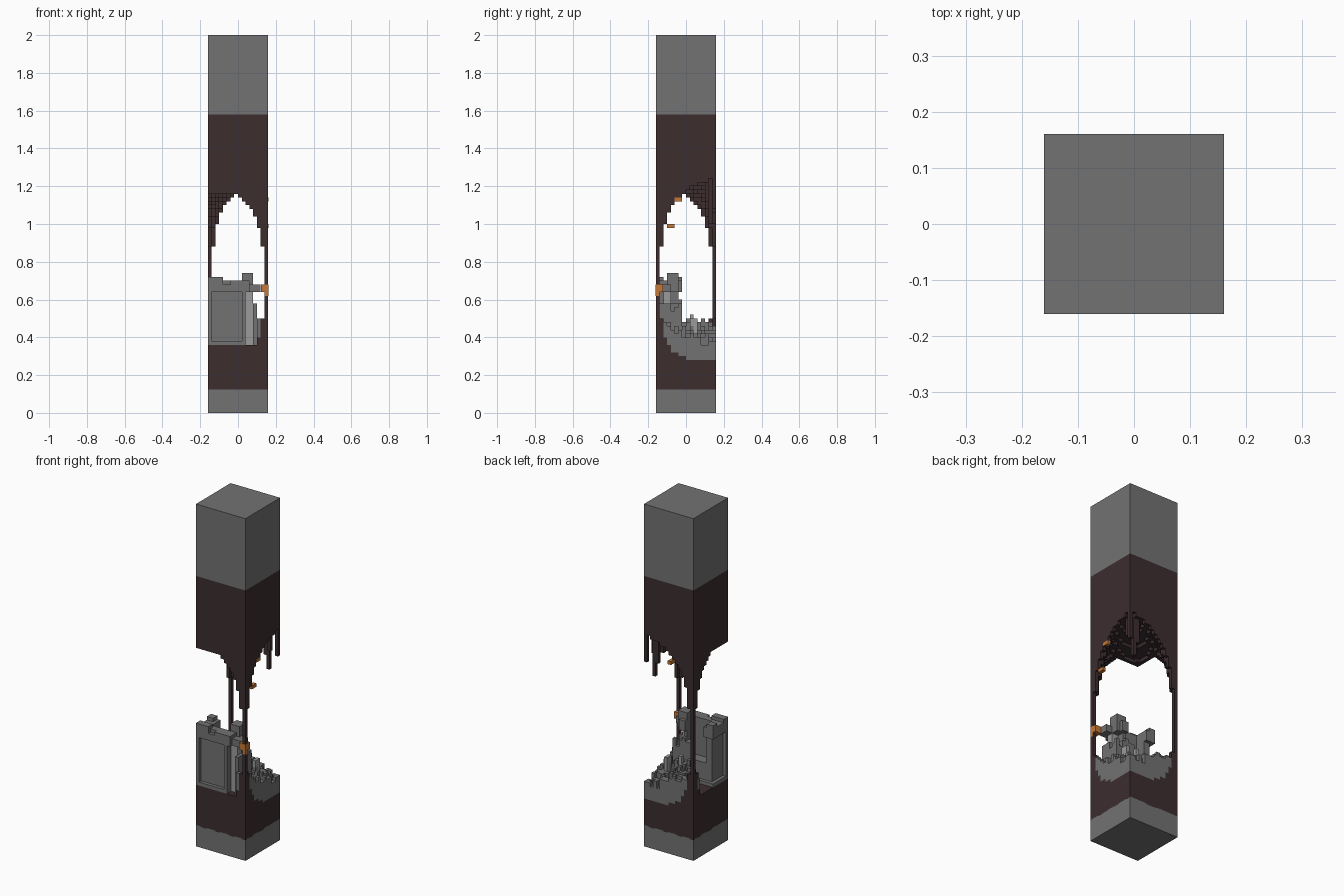
import bpy, bmesh, random
from mathutils import Vector

if "Cube" in bpy.data.objects:
    bpy.data.objects.remove(bpy.data.objects["Cube"])

V = 0.02      # voxel size
N = 16        # voxels across the column
random.seed(4)


def material(name, rgb):
    m = bpy.data.materials.new(name)
    m.use_nodes = True
    m.diffuse_color = (*rgb, 1)
    m.node_tree.nodes["Principled BSDF"].inputs["Base Color"].default_value = (*rgb, 1)
    return m


STONE = material("grey stone", (0.17, 0.17, 0.17))
PALE = material("pale stone", (0.33, 0.33, 0.33))
EARTH = material("dark earth", (0.045, 0.026, 0.028))
EMBER = material("orange ember", (0.55, 0.19, 0.04))


def box(x, y, z):
    """All voxel cells in three half-open ranges."""
    return {(i, j, k) for i in range(*x) for j in range(*y) for k in range(*z)}


def voxels(name, cells, mat):
    """Mesh of the exposed sides of a set of voxel cells."""
    bm = bmesh.new()
    verts = {}

    def vert(p):
        if p not in verts:
            verts[p] = bm.verts.new(((p[0] - N / 2) * V, (p[1] - N / 2) * V, p[2] * V))
        return verts[p]

    for c in sorted(cells):
        for axis in range(3):
            for side in (0, 1):
                near = list(c)
                near[axis] += 2 * side - 1
                if tuple(near) in cells:
                    continue
                a, b = (axis + 1) % 3, (axis + 2) % 3
                quad = []
                for da, db in ((0, 0), (1, 0), (1, 1), (0, 1)):
                    p = list(c)
                    p[axis] += side
                    p[a] += da
                    p[b] += db
                    quad.append(vert(tuple(p)))
                bm.faces.new(quad if side else quad[::-1])
    me = bpy.data.meshes.new(name)
    bm.to_mesh(me)
    bm.free()
    me.materials.append(mat)
    ob = bpy.data.objects.new(name, me)
    bpy.context.collection.objects.link(ob)
    return ob


def block(name, z0, z1):
    bpy.ops.mesh.primitive_cube_add(size=1, location=(0, 0, (z0 + z1) / 2))
    ob = bpy.context.object
    ob.name = name
    ob.scale = (N * V, N * V, z1 - z0)
    ob.data.materials.append(STONE)


# Plain stone ends of the column
block("base_block", 0, 0.125)
block("top_block", 1.58, 2)


# Cavern running diagonally through the earth, leaving two corner pillars
def in_cavern(i, j, k):
    x, y, z = (i + 0.5 - N / 2) * V, (j + 0.5 - N / 2) * V, (k + 0.5) * V
    if z > 0.75:
        t, power = (z - 0.75) / (0.45 + 0.12 * (x + y)), 2.5
    else:
        if x + y < -0.04 and z < 0.36:
            return False
        t, power = (0.75 - z) / 0.47, 4
    if t >= 1:
        return False
    return abs(x - y) < 0.285 * (1 - t ** power) ** (1 / power)


column = box((0, N), (0, N), (14, 79))
cavern = {c for c in column if in_cavern(*c)}
earth = column - cavern

# Stalactites hanging from the roof near the back left corner
for i, j, tip in ((13, 14, 50), (12, 14, 54), (14, 13, 56), (15, 15, 54), (11, 13, 57)):
    earth |= box((i, i + 1), (j, j + 1), (tip, 64))
earth |= box((0, N), (0, N), (6, 14))
shell = voxels("earth_shell", earth, EARTH)
shell.location.z = 0.0

# Embers set in the inner side of the front left pillar
embers = (box((14, 16), (0, 2), (32, 34)) | box((15, 16), (0, 1), (31, 32)))
for k, run in ((56, 5), (49, 3)):
    embers |= box((15, 16), (run, run + 2), (k, k + 1))
voxels("embers", embers, EMBER).scale = (1.004, 1.004, 1)

# Ruined keep: body, corner edge, cornice, battlements
keep = box((1, 10), (1, 6), (18, 32))
keep |= box((0, 11), (0, 7), (32, 35))
keep -= box((3, 9), (3, 7), (24, 35))
keep |= box((0, 10), (0, 7), (18, 19))
keep |= box((0, 1), (0, 1), (19, 32)) | box((9, 10), (0, 1), (19, 32))
for x, y, top in (((0, 4), (0, 2), 36), ((0, 2), (5, 7), 36), ((6, 8), (0, 1), 35),
                  ((9, 12), (3, 6), 37), ((10, 14), (1, 4), 34)):
    keep |= box(x, y, (32, top))
keep -= box((4, 6), (0, 1), (34, 36))
voxels("keep", keep, STONE)

# Pale buttress beside the keep
voxels("pale_buttress", box((10, 12), (2, 4), (18, 32)), PALE)

# Rubble slope falling toward the back left corner
rubble = set()
pale = set()
for i in range(N):
    for j in range(N):
        if i + j < 13:
            continue
        top = 24 - (i + j - 13) // 3 + random.choice((-2, -1, 0, 0, 1))
        top += 5 if j < 7 and i < 13 else 0
        spill = box((i, i + 1), (j, j + 1), (14, top)) & cavern
        rubble |= spill
voxels("rubble", rubble - keep, STONE)
shards = box((12, 13), (9, 11), (18, 25)) | box((8, 9), (9, 10), (20, 26))
voxels("pale_shards", shards, PALE)
